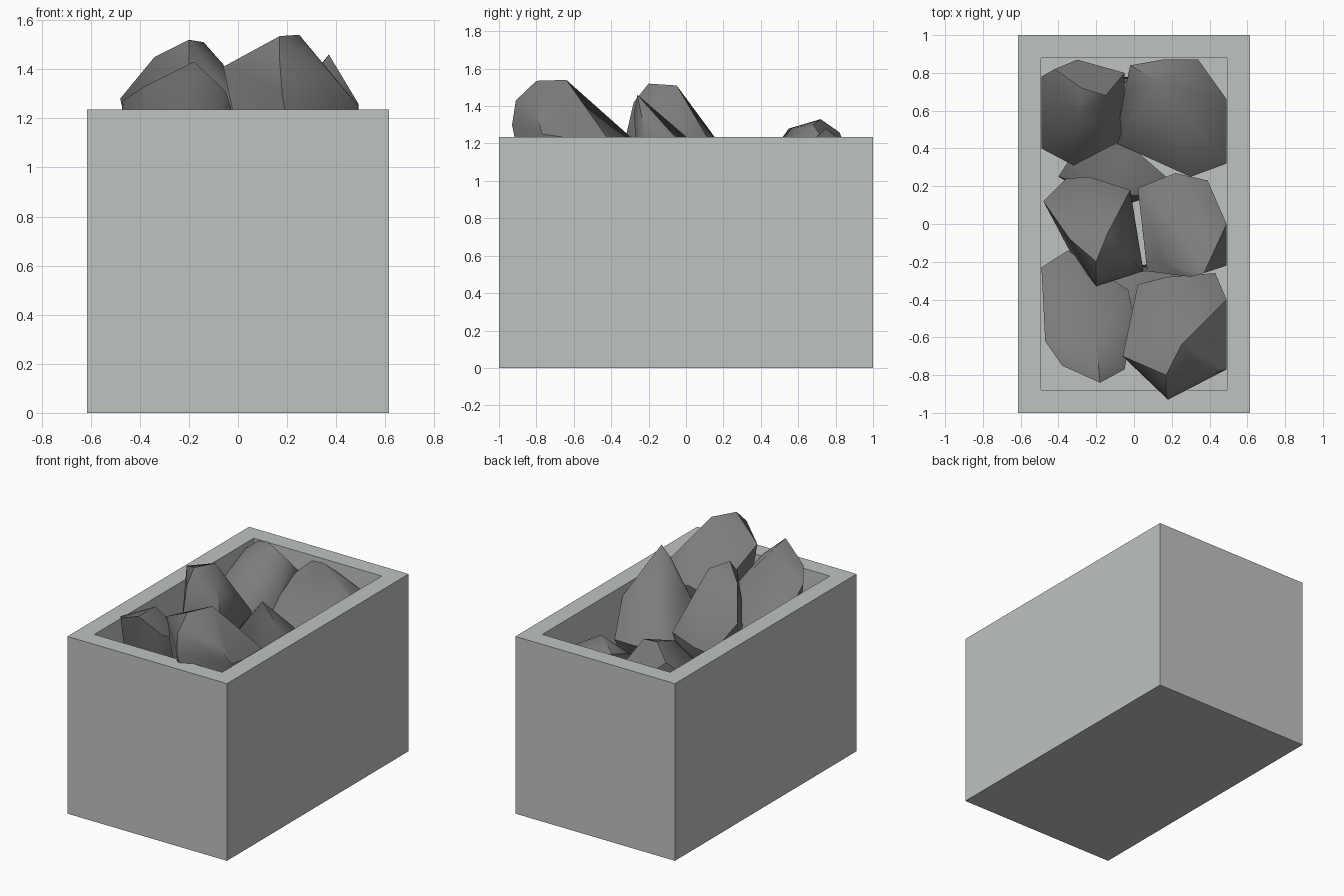
import bpy
import bmesh
import math
from mathutils import Vector

default_cube = bpy.data.objects.get("Cube")
if default_cube:
    bpy.data.objects.remove(default_cube, do_unlink=True)


def make_material(name, colour):
    material = bpy.data.materials.new(name)
    material.use_nodes = True
    material.diffuse_color = colour
    shader = material.node_tree.nodes["Principled BSDF"]
    shader.inputs["Base Color"].default_value = colour
    shader.inputs["Roughness"].default_value = 0.9
    return material


concrete = make_material("pale concrete", (0.52, 0.55, 0.53, 1))
stone = make_material("grey stone", (0.2, 0.2, 0.2, 1))


def add_object(name, bm, material):
    bmesh.ops.recalc_face_normals(bm, faces=bm.faces)
    mesh = bpy.data.meshes.new(name)
    bm.to_mesh(mesh)
    bm.free()
    mesh.materials.append(material)
    obj = bpy.data.objects.new(name, mesh)
    bpy.context.collection.objects.link(obj)
    return obj


def make_box(width, depth, height, wall):
    """Open-topped box: inset the top face and push it down to the floor."""
    bm = bmesh.new()
    bmesh.ops.create_cube(bm, size=1)
    bmesh.ops.translate(bm, vec=(0, 0, 0.5), verts=bm.verts)
    bmesh.ops.scale(bm, vec=(width, depth, height), verts=bm.verts)
    top = max(bm.faces, key=lambda face: face.calc_center_median().z)
    bmesh.ops.inset_region(bm, faces=[top], thickness=wall, use_even_offset=True)
    pit = bmesh.ops.extrude_face_region(bm, geom=[top])["geom"]
    pit_verts = [part for part in pit if isinstance(part, bmesh.types.BMVert)]
    bmesh.ops.translate(bm, vec=(0, 0, wall - height), verts=pit_verts)
    if top.is_valid:
        bmesh.ops.delete(bm, geom=[top], context="FACES_ONLY")
    return add_object("open_box", bm, concrete)


def make_rock(name, corners, base_z=0.65, base_radius=0.17):
    """Faceted boulder: hull around its corners and a small hidden foot."""
    points = [Vector(corner) for corner in corners]
    middle = sum(points, Vector()) / len(points)
    for step in range(5):
        angle = math.tau * step / 5
        points.append(Vector((middle.x + base_radius * math.cos(angle),
                              middle.y + base_radius * math.sin(angle), base_z)))
    bm = bmesh.new()
    for point in points:
        bm.verts.new(point)
    bmesh.ops.convex_hull(bm, input=list(bm.verts))
    loose = [vert for vert in bm.verts if not vert.link_faces]
    bmesh.ops.delete(bm, geom=loose, context="VERTS")
    rock = add_object(name, bm, stone)
    bpy.ops.object.select_all(action="DESELECT")
    rock.select_set(True)
    bpy.context.view_layer.objects.active = rock
    bpy.ops.object.shade_smooth_by_angle(angle=math.radians(42))
    return rock


make_box(1.23, 2, 1.235, 0.122)

# Front pair, leaning forward over the rim
make_rock("front_right_rock", [
    (-.06, -.7, 1.41), (.17, -.8, 1.535), (.25, -.64, 1.54), (.18, -.93, 1.3),
    (.17, -.91, 1.43), (.38, -.8, 1.38), (.49, -.77, 1.25), (.49, -.4, 1.2),
    (.43, -.26, 1.1), (.18, -.28, 1.22), (.02, -.32, 1.15), (.15, -.87, 1.2)])
make_rock("front_left_rock", [
    (-.18, -.84, 1.43), (-.38, -.75, 1.33), (-.05, -.77, 1.31),
    (-.47, -.62, 1.27), (-.2, -.62, 1.41), (0, -.5, 1.15),
    (-.03, -.35, 1.02), (-.49, -.23, 1), (-.35, -.14, .95)])

# Middle pair, standing steeply
make_rock("middle_left_rock", [
    (-.2, -.2, 1.52), (-.14, -.05, 1.51), (-.34, -.08, 1.45), (-.48, .12, 1.28),
    (-.36, .24, 1.08), (-.24, .25, 1.1), (-.02, .18, 1.12), (.05, -.25, 1.18),
    (-.2, -.33, 1.2), (-.06, -.15, 1.42), (-.2, -.28, 1.42)])
make_rock("middle_right_rock", [
    (.37, -.26, 1.46), (.3, -.28, 1.36), (.49, -.22, 1.26), (.49, 0, 1.17),
    (.39, .23, .98), (.22, .27, 1), (.02, .19, .98), (.16, -.22, 1.2),
    (.07, -.25, 1.05), (.3, -.05, 1.28)])

# Back pair, sunk almost to the rim
make_rock("back_left_rock", [
    (-.28, .72, 1.33), (-.3, .55, 1.28), (-.15, .68, 1.3), (-.42, .82, 1.26),
    (-.3, .87, 1.15), (-.05, .8, 1.12), (-.49, .78, 1.2), (-.49, .4, 1.02),
    (-.32, .31, .95), (-.05, .45, .95)])
make_rock("back_right_rock", [
    (-.02, .84, 1.22), (.15, .87, 1.18), (.34, .87, 1.1), (.13, .75, 1.28),
    (.42, .72, 1.1), (.49, .66, 1.05), (.49, .32, .9), (.3, .25, .88),
    (-.1, .43, .95), (-.05, .7, 1.18)])

# Lower layer filling the gaps
make_rock("lower_middle_rock", [
    (-.4, .25, .85), (-.35, .33, .9), (-.05, .44, .92), (.17, .25, .9),
    (.1, .15, .85), (-.1, .15, .9)], base_z=.3)
for name, x, y in (("lower_front_rock", .05, -.4), ("lower_back_rock", 0, .6)):
    make_rock(name, [(x + sx * .3, y + sy * .15, .75 + sx * sy * .05)
                     for sx in (-1, 1) for sy in (-1, 1)], base_z=.13, base_radius=.2)
